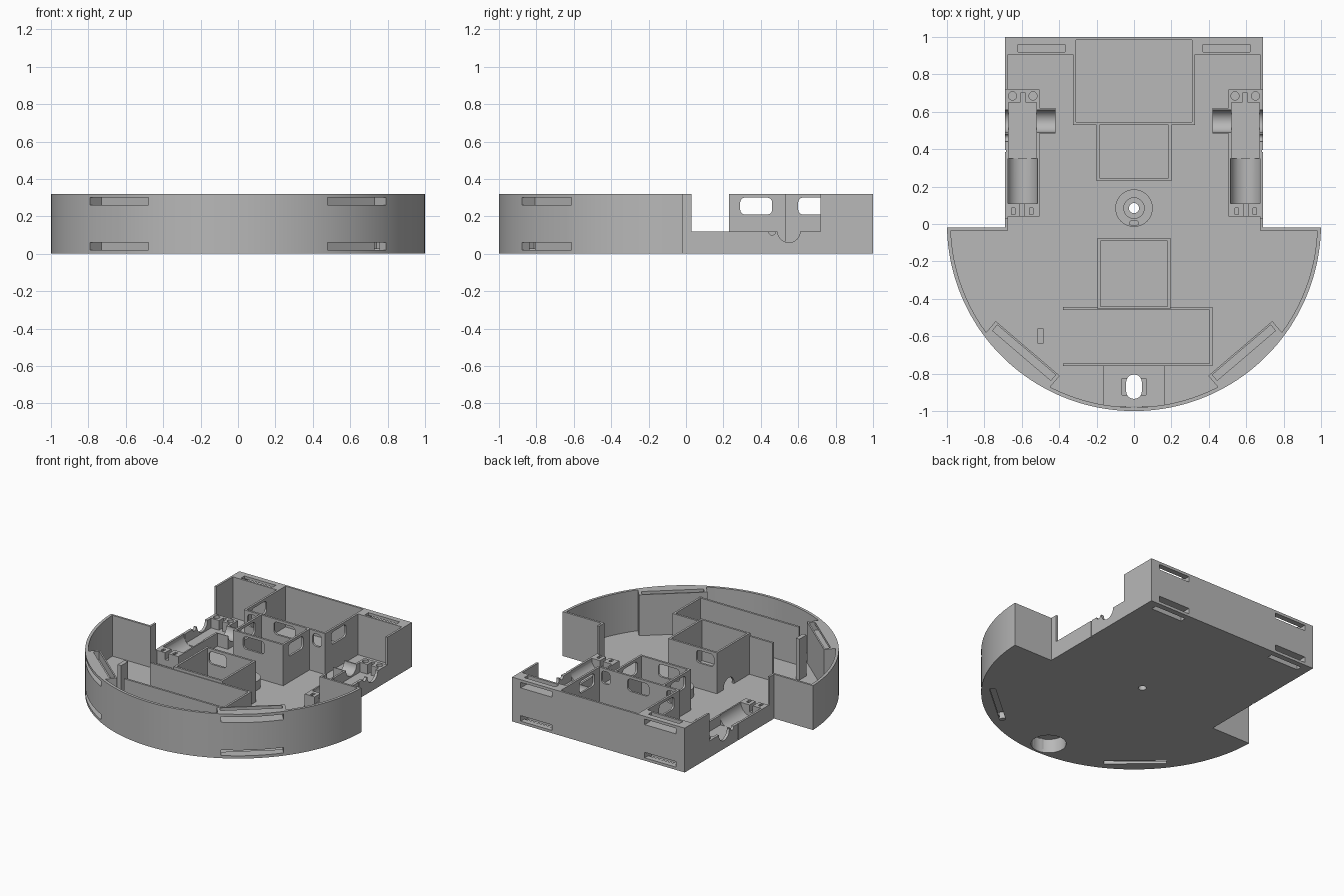
import bpy, bmesh
from math import sin, cos, pi, radians, asin, degrees

if "Cube" in bpy.data.objects:
    bpy.data.objects.remove(bpy.data.objects["Cube"], do_unlink=True)

grey = bpy.data.materials.new("plain grey")
grey.use_nodes = True
grey.diffuse_color = (0.48, 0.48, 0.48, 1)
grey.node_tree.nodes["Principled BSDF"].inputs["Base Color"].default_value = (0.48, 0.48, 0.48, 1)

H, FLOOR, LOW = 0.32, 0.025, 0.12
parts, cutters = [], []


def prism(name, pts, a, b, axis="z"):
    """Extrude a 2D outline from a to b along an axis."""
    place = {"z": lambda u, v, w: (u, v, w),
             "x": lambda u, v, w: (w, u, v),
             "y": lambda u, v, w: (u, w, v)}[axis]
    bm = bmesh.new()
    low = [bm.verts.new(place(u, v, a)) for u, v in pts]
    top = [bm.verts.new(place(u, v, b)) for u, v in pts]
    n = len(pts)
    bm.faces.new(low)
    bm.faces.new(top)
    for i in range(n):
        j = (i + 1) % n
        bm.faces.new((low[i], low[j], top[j], top[i]))
    bmesh.ops.recalc_face_normals(bm, faces=bm.faces)
    mesh = bpy.data.meshes.new(name)
    bm.to_mesh(mesh)
    bm.free()
    mesh.materials.append(grey)
    obj = bpy.data.objects.new(name, mesh)
    bpy.context.collection.objects.link(obj)
    return obj


def part(*args):
    obj = prism(*args)
    parts.append(obj)
    return obj


def cutter(*args):
    obj = prism("cutter", *args)
    obj.hide_render = True
    cutters.append(obj)
    return obj


def cut(obj, tools):
    for tool in tools:
        mod = obj.modifiers.new("cut", "BOOLEAN")
        mod.operation, mod.solver, mod.object = "DIFFERENCE", "EXACT", tool


def rect(x0, x1, y0, y1):
    return [(x0, y0), (x1, y0), (x1, y1), (x0, y1)]


def arc(r, a0, a1, n, cx=0, cy=0):
    steps = [radians(a0 + (a1 - a0) * i / n) for i in range(n + 1)]
    return [(cx + r * cos(t), cy + r * sin(t)) for t in steps]


def circle(r, cx, cy, n=32):
    return arc(r, 0, 360 - 360 / n, n - 1, cx, cy)


def rounded(x0, x1, y0, y1, r=0.025):
    return (arc(r, 0, 90, 5, x1 - r, y1 - r) + arc(r, 90, 180, 5, x0 + r, y1 - r)
            + arc(r, 180, 270, 5, x0 + r, y0 + r) + arc(r, 270, 360, 5, x1 - r, y0 + r))


def turned(angle, d0, d1, u0, u1):
    """Rectangle reaching outward d0..d1 along an angle, u0..u1 sideways."""
    c, s = cos(radians(angle)), sin(radians(angle))
    return [(d * c - u * s, d * s + u * c) for d, u in rect(d0, d1, u0, u1)]


def mirrored(pts):
    return pts + [(-x, y) for x, y in reversed(pts)]


# Chassis shell: half disc in front, rectangle behind
outer = mirrored(arc(1, -90, degrees(asin(-0.02)), 48)[1:] + [(0.69, -0.02), (0.69, 1)])
outer = [(0, -1)] + outer
ANG, RI, HALF = -49.5, 0.98, 0.225
off = degrees(asin(HALF / RI))
corners = turned(ANG, 0.875, 1, -HALF, HALF)
inner = (arc(RI, -90, ANG - off, 15)[1:] + [corners[0], corners[3]]
         + arc(RI, ANG + off, degrees(asin(-0.035 / RI)), 18)
         + [(0.675, -0.035), (0.675, 0.905), (0.325, 0.905), (0.325, 0.985)])
inner = [(0, -RI)] + mirrored(inner)
shell = part("chassis_shell", outer, 0, H)
shell_cuts = [cutter(inner, FLOOR, 0.5)]

# Strap channels opening on the top, bottom and outside
for angle, base, mid, half in ((ANG, 0.885, 0, 0.205), (-180 - ANG, 0.885, 0, 0.205),
                               (90, 0.92, 0.495, 0.125), (90, 0.92, -0.495, 0.125)):
    for z0, z1, v0, v1 in ((0.26, 0.30, 0.26, 0.4), (0.02, 0.06, -0.1, 0.06)):
        shell_cuts.append(cutter(turned(angle, base, 1.1, mid - half, mid + half), z0, z1))
        shell_cuts.append(cutter(turned(angle, base, base + 0.04, mid - half, mid + half), v0, v1))

# Caster housing with a round recess below and an oblong hole above
caster = part("caster_housing", rect(-0.165, 0.165, -0.975, -0.76), 0.01, 0.14)
caster_cuts = [cutter(circle(0.115, 0, -0.87, 48), -0.1, 0.1),
               cutter(rounded(-0.042, 0.042, -0.935, -0.805, 0.04), -0.1, 0.3),
               cutter(rect(-0.065, 0.065, -0.915, -0.825), 0.115, 0.3)]
cut(caster, caster_cuts)
shell_cuts.append(caster_cuts[0])

# Centre pivot boss
boss = part("pivot_boss", circle(0.1, 0, 0.085, 48), 0.01, 0.09)
pin = cutter(circle(0.027, 0, 0.085), -0.1, 0.3)
cut(boss, [cutter(circle(0.055, 0, 0.085), 0.05, 0.3), pin,
           cutter(rounded(-0.025, 0.025, -0.005, 0.015, 0.009), 0.05, 0.3)])
shell_cuts.append(pin)

# Motor mounts, left and right
for side, s in (("left", 1), ("right", -1)):
    def span(a, b):
        return sorted((s * a, s * b))

    def box_cut(x0, x1, y0, y1, z0):
        return cutter(rect(*span(x0, x1), y0, y1), z0, 0.5)

    axle = cutter(circle(0.06, 0.55, LOW), *span(0.4, 0.8), "x")
    notch = cutter(circle(0.02, 0.46, LOW, 16), *span(0.6, 0.8), "x")
    slit = cutter(rect(0.385, 0.395, -0.1, 0.5), *span(0.682, 0.8), "x")
    shell_cuts += [box_cut(0.6, 0.8, 0.03, 0.72, LOW), axle, notch, slit]

    mount = part(side + "_motor_mount", rect(*span(0.505, 0.685), 0.04, 0.72), 0.01, LOW)
    cut(mount, [axle, notch,
                cutter(circle(0.082, s * 0.597, LOW), 0.11, 0.35, "y"),
                box_cut(0.52, 0.67, 0.35, 0.65, 0.05),
                box_cut(0.58, 0.607, 0.6, 0.7, 0.05),
                box_cut(0.585, 0.61, 0, 0.2, 0.07),
                box_cut(0.54, 0.56, 0.05, 0.085, 0.06),
                box_cut(0.635, 0.655, 0.05, 0.085, 0.06),
                cutter(circle(0.022, s * 0.54, 0.685, 20), 0.06, 0.5),
                cutter(circle(0.022, s * 0.65, 0.685, 20), 0.06, 0.5)])
    trough = part(side + "_axle_trough", rect(*span(0.42, 0.51), 0.485, 0.62), 0.01, LOW)
    cut(trough, [axle])
cut(shell, shell_cuts)


def window(u0, u1, a, b, axis):
    return cutter(rounded(u0, u1, 0.21, 0.30), a, b, axis)


# Rear compartment, open towards the back wall
rear = part("rear_compartment", rect(-0.325, 0.325, 0.53, 0.99), 0.01, H)
cut(rear, [cutter(rect(-0.31, 0.31, 0.545, 1.1), 0, 0.5),
           window(0.60, 0.77, -0.5, 0.5, "x"),
           window(-0.085, 0.085, 0.5, 0.6, "y"),
           window(0.225, 0.295, 0.5, 0.6, "y"),
           window(-0.295, -0.225, 0.5, 0.6, "y")])

# Middle compartment
middle = part("middle_compartment", rect(-0.2, 0.2, 0.23, 0.535), 0.01, H)
cut(middle, [cutter(rect(-0.185, 0.185, 0.245, 0.6), 0, 0.5),
             window(0.29, 0.46, -0.5, 0.5, "x"),
             window(-0.12, 0.05, 0.2, 0.3, "y")])

# Front compartment with a window and a cable arch
front = part("front_compartment", rect(-0.195, 0.195, -0.455, -0.075), 0.01, H)
cut(front, [cutter(rect(-0.18, 0.18, -0.44, -0.09), 0, 0.5),
            window(-0.17, -0.03, -0.2, 0, "y"),
            cutter(circle(0.06, -0.21, 0.03), -0.3, -0.1, "x")])

# Battery tray, open at one end, and its stop post
tray = part("battery_tray", rect(-0.38, 0.42, -0.76, -0.445), 0.01, 0.30)
cut(tray, [cutter(rect(-0.5, 0.405, -0.745, -0.46), 0, 0.5)])
part("tray_post", rect(-0.515, -0.485, -0.64, -0.56), 0.01, H)

# Bake the cuts, drop the cutters and shade
bpy.context.view_layer.update()
graph = bpy.context.evaluated_depsgraph_get()
baked = [bpy.data.meshes.new_from_object(p.evaluated_get(graph)) for p in parts]
for p, mesh in zip(parts, baked):
    p.modifiers.clear()
    p.data = mesh
for c in cutters:
    bpy.data.objects.remove(c, do_unlink=True)
bpy.ops.object.select_all(action="DESELECT")
for p in parts:
    p.select_set(True)
bpy.context.view_layer.objects.active = shell
bpy.ops.object.shade_smooth_by_angle(angle=radians(30))
